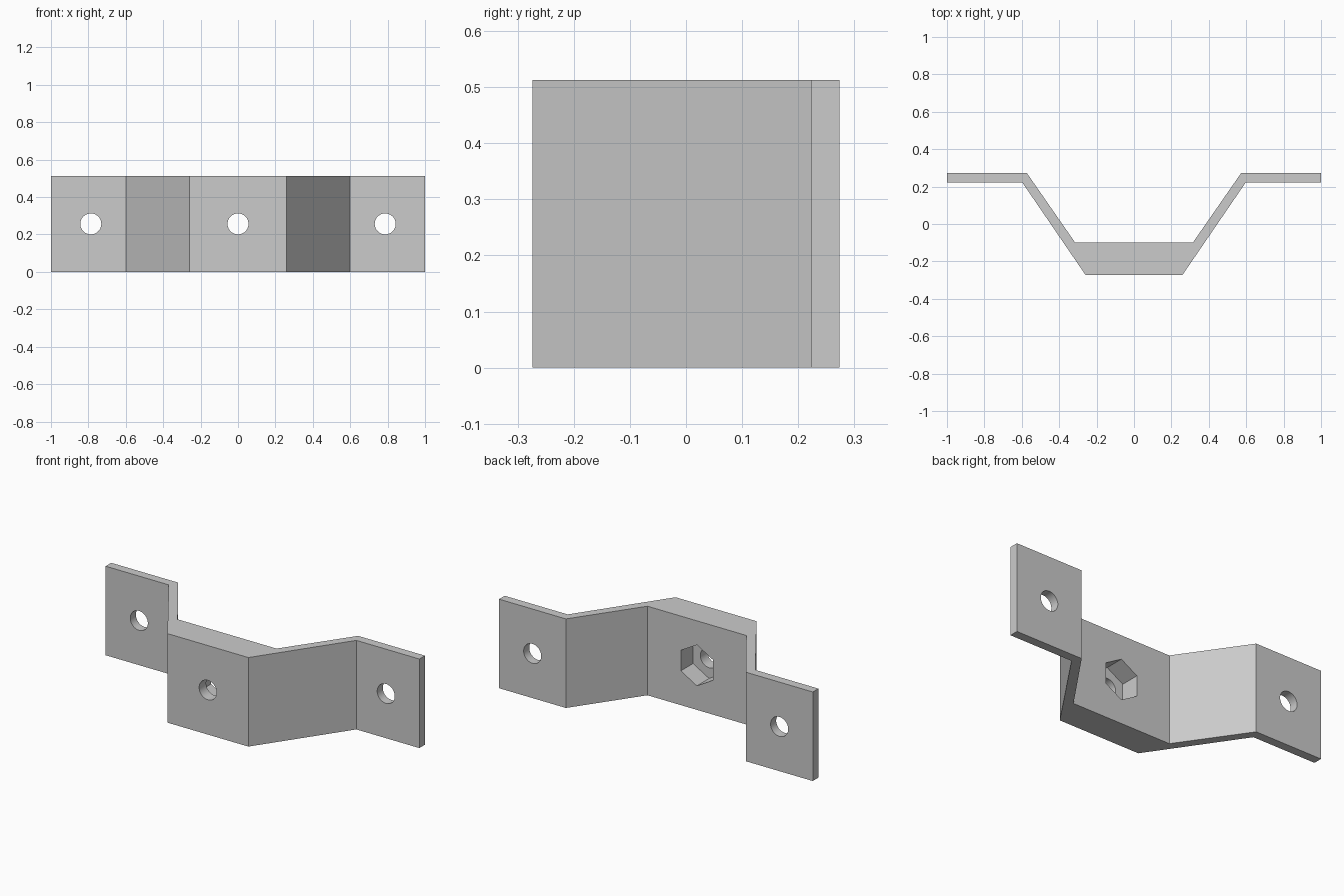
import bpy, bmesh, math
from mathutils import Matrix, Vector

if "Cube" in bpy.data.objects:
    bpy.data.objects.remove(bpy.data.objects["Cube"], do_unlink=True)

HEIGHT = 0.513
MID_Z = HEIGHT / 2

grey = bpy.data.materials.new("plain grey")
grey.use_nodes = True
grey.diffuse_color = (0.6, 0.6, 0.6, 1)
grey.node_tree.nodes["Principled BSDF"].inputs["Base Color"].default_value = (0.6, 0.6, 0.6, 1)


def make_object(name, bm):
    bmesh.ops.recalc_face_normals(bm, faces=bm.faces)
    mesh = bpy.data.meshes.new(name)
    bm.to_mesh(mesh)
    bm.free()
    mesh.materials.append(grey)
    obj = bpy.data.objects.new(name, mesh)
    bpy.context.collection.objects.link(obj)
    return obj


def prism_cutter(name, sides, radius, x, y0, y1, turn=0):
    """Prism running along y from y0 to y1."""
    bm = bmesh.new()
    place = (Matrix.Translation((x, (y0 + y1) / 2, MID_Z))
             @ Matrix.Rotation(math.pi / 2, 4, 'X') @ Matrix.Rotation(turn, 4, 'Z'))
    bmesh.ops.create_cone(bm, cap_ends=True, segments=sides, radius1=radius,
                          radius2=radius, depth=y1 - y0, matrix=place)
    return make_object(name, bm)


# Bracket body: half outline mirrored in x, then extruded upwards
front_half = [(0.258, -0.274), (0.598, 0.223), (1, 0.223)]
back_half = [(1, 0.274), (0.574, 0.274), (0.315, -0.099)]
half = front_half + back_half
outline = half + [(-x, y) for x, y in reversed(half)]
bm = bmesh.new()
base = bm.faces.new([bm.verts.new((x, y, 0)) for x, y in outline])
top = bmesh.ops.extrude_face_region(bm, geom=[base])
bmesh.ops.translate(bm, vec=Vector((0, 0, HEIGHT)),
                    verts=[v for v in top["geom"] if isinstance(v, bmesh.types.BMVert)])
bracket = make_object("mounting_bracket", bm)

# Three bolt holes, and a hexagonal nut pocket in the back of the centre plate
cutters = [prism_cutter("bolt_hole_cutter", 48, 0.056, x, -0.5, 0.5)
           for x in (-0.787, 0, 0.787)]
corner = max((0, math.pi / 6), key=lambda a: 1 if a == 0 else 0)
cutters.append(prism_cutter("nut_pocket_cutter", 6, 0.118, 0, -0.21, 0.1, corner))

bpy.context.view_layer.objects.active = bracket
for cutter in cutters:
    cutter.hide_render = True
    mod = bracket.modifiers.new("cut", 'BOOLEAN')
    mod.operation = 'DIFFERENCE'
    mod.solver = 'EXACT'
    mod.object = cutter
    bpy.ops.object.modifier_apply(modifier=mod.name)
    bpy.data.objects.remove(cutter, do_unlink=True)

# Smooth hole walls, sharp plate edges
bpy.ops.object.select_all(action='DESELECT')
bracket.select_set(True)
bpy.ops.object.shade_smooth_by_angle(angle=math.radians(30))
